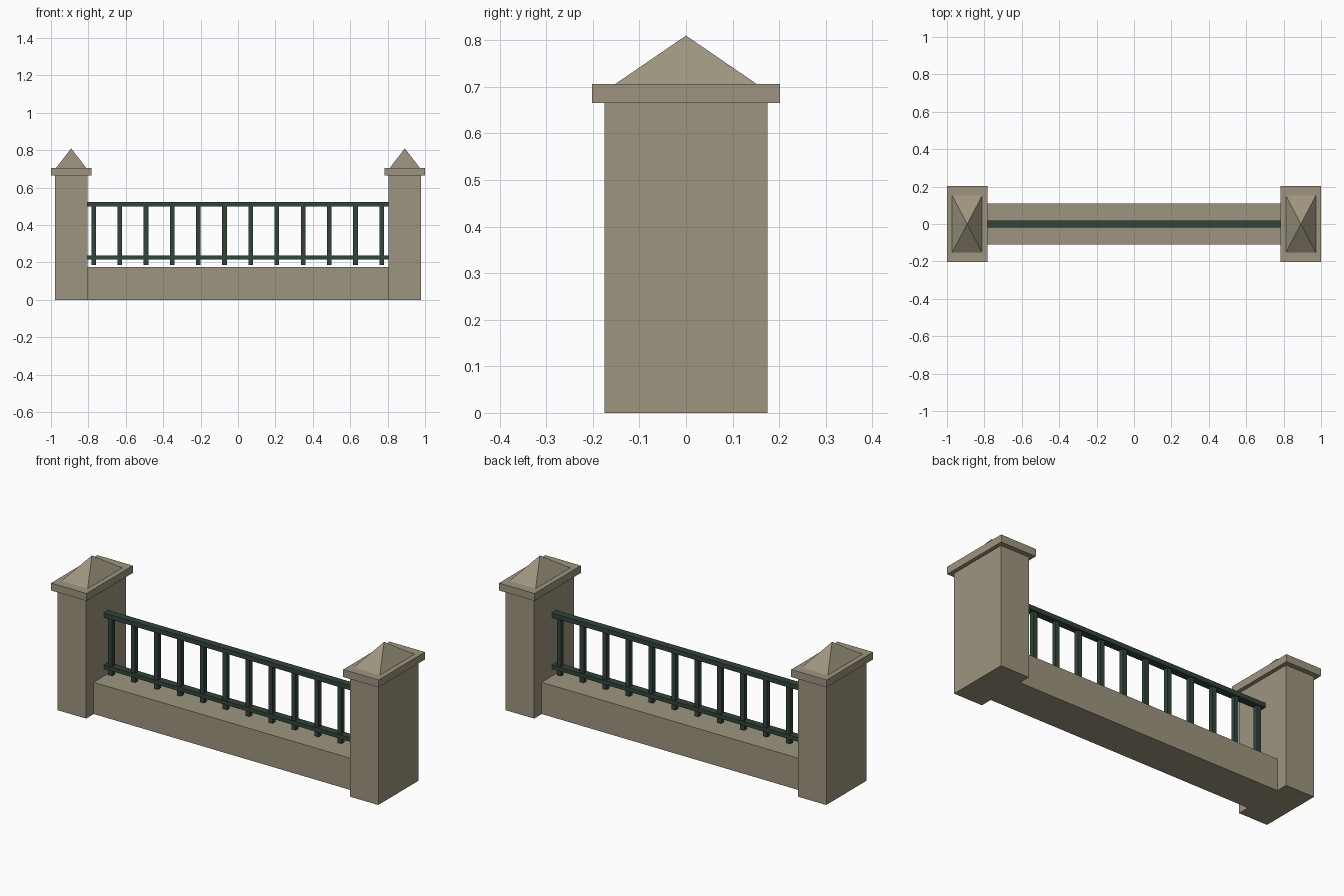
import bpy
import bmesh

default = bpy.data.objects.get("Cube")
if default:
    bpy.data.objects.remove(default, do_unlink=True)


def make_material(name, color):
    mat = bpy.data.materials.new(name)
    mat.use_nodes = True
    mat.diffuse_color = color
    mat.node_tree.nodes["Principled BSDF"].inputs["Base Color"].default_value = color
    return mat


stone = make_material("warm stone", (0.34, 0.30, 0.21, 1))
iron = make_material("dark green iron", (0.032, 0.06, 0.042, 1))


def block(name, mat, x, y, z, apex=False):
    """Box between (low, high) ranges; apex closes the top to a point."""
    bm = bmesh.new()
    bmesh.ops.create_cube(bm, size=1)
    lows, sizes = zip(*[(r[0], r[1] - r[0]) for r in (x, y, z)])
    for v in bm.verts:
        v.co = [lo + (c + 0.5) * s for lo, c, s in zip(lows, v.co, sizes)]
    if apex:
        top = [v for v in bm.verts if v.co.z > sum(z) / 2]
        bmesh.ops.pointmerge(bm, verts=top, merge_co=(sum(x) / 2, sum(y) / 2, z[1]))
    mesh = bpy.data.meshes.new(name)
    bm.to_mesh(mesh)
    bm.free()
    mesh.materials.append(mat)
    obj = bpy.data.objects.new(name, mesh)
    bpy.context.collection.objects.link(obj)
    return obj


def centred(middle, half):
    return (middle - half, middle + half)


# Stone pillars with a slab cap and a pyramid on top
for side, sign in (("right", -1), ("left", 1)):
    cx = sign * 0.892
    block(side + "_pillar", stone, centred(cx, 0.087), centred(0, 0.175), (0, 0.665))
    block(side + "_pillar_cap", stone, centred(cx, 0.108), centred(0, 0.202), (0.665, 0.706))
    block(side + "_pillar_pyramid", stone, centred(cx, 0.08), centred(0, 0.152),
          (0.706, 0.81), apex=True)

# Low wall between the pillars
block("low_wall", stone, centred(0, 0.806), centred(0, 0.109), (0, 0.175))

# Iron rails
block("top_rail", iron, centred(0, 0.806), centred(0, 0.02), (0.499, 0.524))
block("bottom_rail", iron, centred(0, 0.806), centred(0, 0.02), (0.215, 0.237))

# Evenly spaced balusters that stop just above the wall
for i in range(12):
    block(f"baluster_{i + 1}", iron, centred(-0.772 + 0.14 * i, 0.0125),
          centred(0, 0.0125), (0.185, 0.505))
